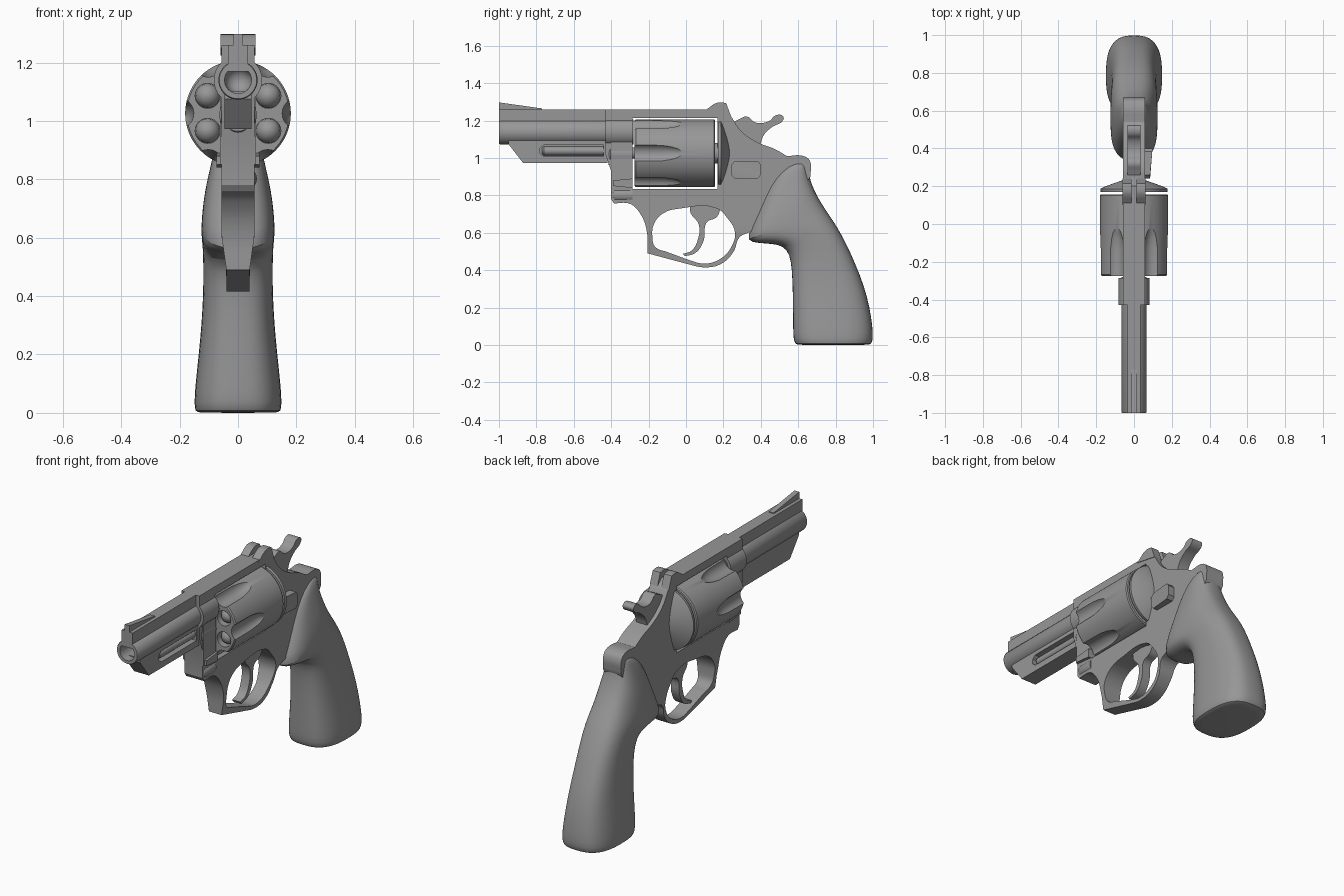
import bpy, bmesh
from math import sin, cos, tau, radians, copysign

if "Cube" in bpy.data.objects:
    bpy.data.objects.remove(bpy.data.objects["Cube"])

steel = bpy.data.materials.new("dark_grey")
steel.diffuse_color = (.31, .31, .31, 1)
steel.use_nodes = True
steel.node_tree.nodes["Principled BSDF"].inputs["Base Color"].default_value = steel.diffuse_color


def add_mesh(name, bm):
    bmesh.ops.recalc_face_normals(bm, faces=bm.faces)
    me = bpy.data.meshes.new(name)
    bm.to_mesh(me)
    bm.free()
    me.materials.clear()
    me.materials.append(steel)
    ob = bpy.data.objects.new(name, me)
    bpy.context.collection.objects.link(ob)
    return ob


def loft_into(bm, rings):
    loops = [[bm.verts.new(p) for p in ring] for ring in rings]
    for a, b in zip(loops, loops[1:]):
        for i in range(len(a)):
            j = (i + 1) % len(a)
            bm.faces.new((a[i], a[j], b[j], b[i]))
    bm.faces.new(loops[0])
    bm.faces.new(loops[-1])


def turned(profile, x=0, z=0, n=32):
    """Rings around the y axis from (y, radius) pairs."""
    return [[(x + r * cos(tau * i / n), y, z + r * sin(tau * i / n)) for i in range(n)]
            for y, r in profile]


def lathe(name, profile, x=0, z=0, n=32):
    bm = bmesh.new()
    loft_into(bm, turned(profile, x, z, n))
    return add_mesh(name, bm)


def plate(name, outlines, half, x=0):
    """Side-view outlines (y, z[, 1 = rounded]) filled with holes and thickened in x."""
    cu = bpy.data.curves.new(name, 'CURVE')
    cu.dimensions, cu.fill_mode, cu.extrude, cu.resolution_u = '2D', 'BOTH', half, 5
    for pts in outlines:
        sp = cu.splines.new('BEZIER')
        sp.bezier_points.add(len(pts) - 1)
        sp.use_cyclic_u = True
        for bp, p in zip(sp.bezier_points, pts):
            bp.co = (p[0], p[1], 0)
            bp.handle_left_type = bp.handle_right_type = 'AUTO' if len(p) > 2 else 'VECTOR'
    tmp = bpy.data.objects.new(name + "_curve", cu)
    bpy.context.collection.objects.link(tmp)
    dg = bpy.context.evaluated_depsgraph_get()
    me = bpy.data.meshes.new_from_object(tmp.evaluated_get(dg))
    bpy.data.objects.remove(tmp)
    bm = bmesh.new()
    bm.from_mesh(me)
    bpy.data.meshes.remove(me)
    bmesh.ops.remove_doubles(bm, verts=bm.verts, dist=1e-5)
    for v in bm.verts:
        v.co = (v.co.z + x, v.co.x, v.co.y)
    return add_mesh(name, bm)


# frame with cylinder window and trigger guard opening
frame = plate("frame", [
    [(-.43, 1.26), (.2, 1.26), (.24, 1.225), (.29, 1.15, 1), (.37, 1.09, 1), (.48, 1.045, 1),
     (.54, 1.01), (.63, 1.01, 1), (.662, .985, 1), (.665, .9), (.62, .83), (.5, .65), (.33, .6),
     (.285, .575, 1), (.255, .5, 1), (.19, .435, 1), (.1, .415, 1), (0, .435), (-.205, .49),
     (-.212, .62, 1), (-.25, .71, 1), (-.3, .755, 1), (-.385, .757), (-.4, .78), (-.4, .93),
     (-.43, 1.02)],
    [(-.287, .835), (.168, .835), (.168, 1.215), (-.287, 1.215)],
    [(-.18, .58, 1), (-.165, .525, 1), (-.1, .497), (.02, .453), (.1, .435, 1), (.19, .465, 1),
     (.245, .53, 1), (.262, .6, 1), (.22, .68, 1), (.165, .73, 1), (-.03, .73, 1),
     (-.12, .705, 1), (-.17, .65, 1)]], .057)
for v in frame.data.vertices:      # the guard narrows downwards
    v.co.x *= min(1, max(.7, .7 + (v.co.z - .49) * 2.5))

# barrel, rib, front sight, frame collar
lathe("barrel", [(-.28, .067), (-.995, .067), (-1, .064), (-1, .046), (-.83, .045),
                 (-.81, .041), (-.795, .03), (-.787, .016), (-.785, .003)], z=1.14, n=40)
plate("barrel_rib", [[(-1, 1.17), (-1, 1.26), (-.42, 1.26), (-.42, 1.17)]], .035)
plate("front_sight", [[(-1, 1.25), (-1, 1.297), (-.77, 1.265), (-.77, 1.25)]], .015)
lathe("frame_collar", [(-.43, .083), (-.287, .083)], z=1.14)

# underlug: solid left part, slotted right part, ejector rod in the slot
lug = [(-.95, 1.1), (-.95, 1.075), (-.87, .972), (-.42, .972), (-.42, 1.1)]
plate("underlug", [lug], .031, -.016)
plate("underlug_slotted_side", [
    lug, [(-.44, 1.007), (-.76, 1.007), (-.78, 1.025), (-.78, 1.052), (-.76, 1.07),
          (-.44, 1.07)]], .016, .031)
lathe("ejector_rod", [(-.77, .015), (-.76, .024), (-.42, .024)], x=.016, z=1.038, n=20)

# yoke
lathe("yoke_hub", [(-.415, .055), (-.405, .064), (-.287, .064)], z=1.02)
plate("yoke_arm", [[(-.4, .85), (-.4, 1.1), (-.287, 1.1), (-.287, .85)]], .061)
plate("yoke_foot", [[(-.39, .85), (-.39, .88), (-.287, .89), (-.287, .84)]], .074)
lathe("yoke_pivot", [(-.39, .034), (-.38, .04), (-.287, .04)], x=.025, z=.802, n=20)

# cylinder with six chambers and six flutes
CZ = 1.026
cyl = lathe("cylinder", [(-.275, .175), (-.268, .181), (.15, .181), (.156, .176)], z=CZ, n=72)
bm = bmesh.new()
for k in range(6):
    a = tau * k / 6
    loft_into(bm, turned([(-.3, .052), (-.13, .05), (-.08, .043), (-.045, .034), (-.02, .022)],
                         .203 * cos(a), CZ + .203 * sin(a), 24))
    a += tau / 12
    x, z = .12 * cos(a), CZ + .12 * sin(a)
    loft_into(bm, turned([(-.3, .043), (-.15, .043)], x, z, 24))
    dome = [(-.14, .0425), (-.225, .0425)]
    dome += [(-.225 - .043 * sin(radians(t)), .0425 * cos(radians(t))) for t in (22, 44, 66, 85)]
    lathe("round_nose", dome, x, z, 24)
cutter = add_mesh("cylinder_cutter", bm)
cutter.hide_render = True
mod = cyl.modifiers.new("cut", 'BOOLEAN')
mod.operation, mod.solver, mod.object = 'DIFFERENCE', 'EXACT', cutter
bpy.context.view_layer.objects.active = cyl
bpy.ops.object.modifier_apply(modifier="cut")
bpy.data.objects.remove(cutter)
lathe("cylinder_axle", [(-.3, .03), (.14, .03), (.14, .055), (.175, .055)], z=CZ, n=24)

# recoil shield behind the cylinder
lathe("recoil_shield", [(.17, .176), (.186, .178), (.2, .15), (.218, .1), (.235, .05)], z=CZ, n=48)

# rear sight blades
for s in (-1, 1):
    plate("rear_sight", [[(.1, 1.25), (.115, 1.263), (.16, 1.293, 1), (.185, 1.297, 1),
                          (.215, 1.293), (.24, 1.225)]], .024, s * .036)

# hammer
plate("hammer", [[(.25, 1.19), (.28, 1.205), (.325, 1.222, 1), (.37, 1.19, 1), (.44, 1.195, 1),
                  (.485, 1.23, 1), (.52, 1.222, 1), (.518, 1.2, 1), (.46, 1.165, 1),
                  (.415, 1.12, 1), (.395, 1.06), (.28, 1.08)]], .034)

# trigger
plate("trigger", [[(.02, .75), (.025, .705, 1), (.068, .645, 1), (.062, .56, 1), (.03, .505, 1),
                   (-.015, .488), (-.008, .475), (.05, .492, 1), (.095, .56, 1),
                   (.11, .655, 1), (.165, .685, 1), (.19, .75)]], .026)

# thumb latch, right side only
latch = plate("thumb_latch", [[(.24, .91), (.26, .89), (.385, .89), (.4, .91), (.4, .965),
                               (.385, .983), (.26, .983), (.24, .96)]], .025, .072)
for v in latch.data.vertices:
    if v.co.x > .08 and v.co.y < .3:
        v.co.x -= .012

# grip: tilted sections (front y, front z, back y, back z, half width)
sections = [(.6, 0, .975, 0, .135), (.585, .004, .99, .004, .146), (.573, .03, 1.002, .03, .151),
            (.572, .1, .998, .1, .146), (.571, .2, .983, .2, .135), (.57, .3, .955, .31, .125),
            (.566, .4, .908, .43, .119), (.555, .485, .863, .53, .119),
            (.52, .53, .826, .6, .121), (.46, .541, .793, .655, .124),
            (.385, .545, .762, .7, .126), (.322, .555, .733, .745, .125),
            (.343, .62, .705, .79, .12), (.385, .71, .683, .835, .109),
            (.42, .8, .665, .88, .094), (.465, .89, .655, .93, .08),
            (.53, .955, .65, .96, .068), (.59, .982, .643, .982, .05)]
rings = []
for yf, zf, yb, zb, w in sections:
    ring = []
    for i in range(32):
        c, s = cos(tau * i / 32), sin(tau * i / 32)
        t = .5 + .5 * copysign(abs(c) ** .75, c)
        ring.append((w * copysign(abs(s) ** .72, s), yf + (yb - yf) * t, zf + (zb - zf) * t))
    rings.append(ring)
bm = bmesh.new()
loft_into(bm, rings)
grip = add_mesh("grip", bm)
sub = grip.modifiers.new("smooth", 'SUBSURF')
sub.levels = sub.render_levels = 1

# smooth shading with crisp edges
bpy.ops.object.select_all(action='SELECT')
bpy.context.view_layer.objects.active = frame
bpy.ops.object.shade_smooth_by_angle(angle=radians(32))
